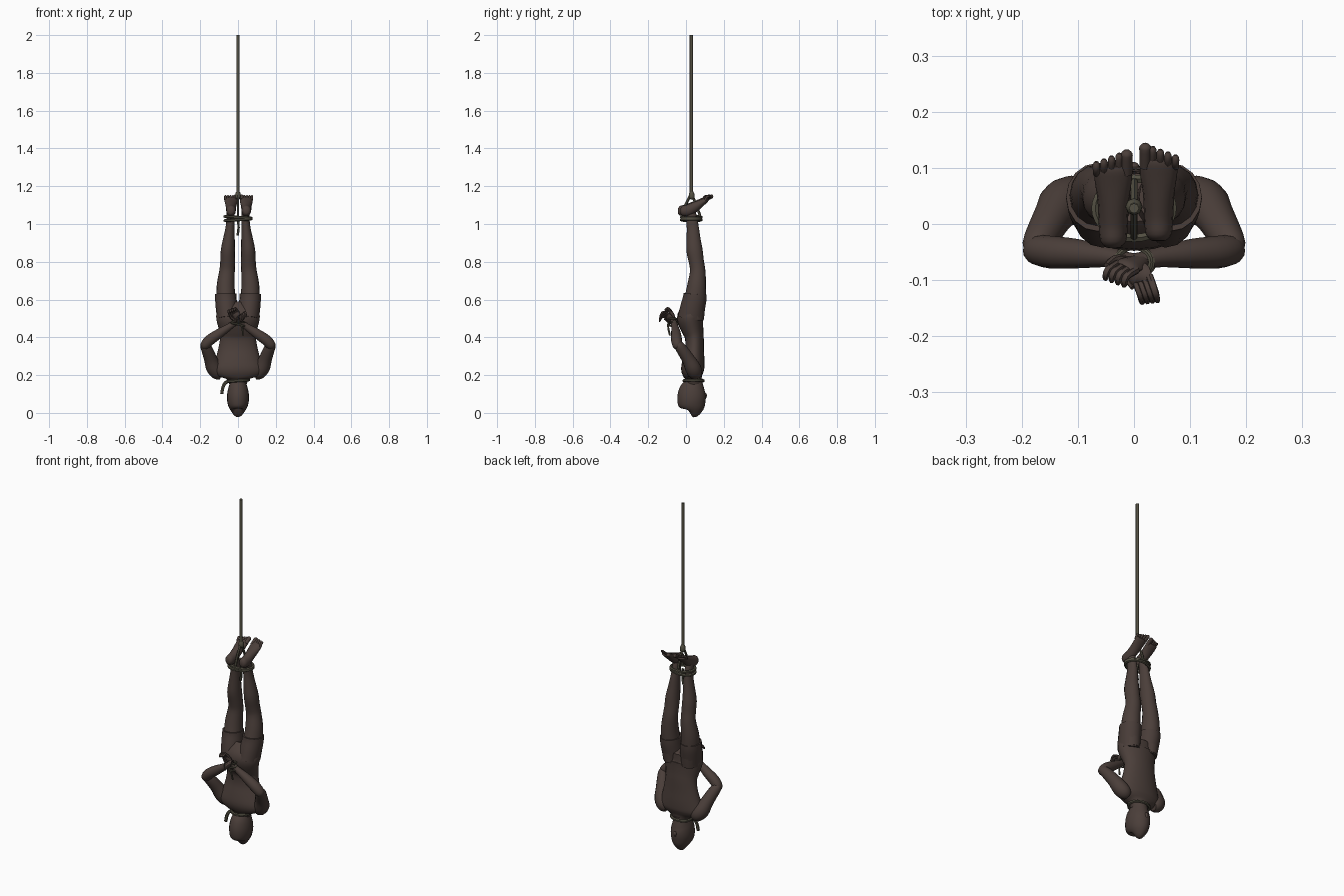
import bpy, bmesh, math
from mathutils import Vector

X, Y, Z = Vector((1, 0, 0)), Vector((0, 1, 0)), Vector((0, 0, 1))


def material(name, rgb):
    m = bpy.data.materials.new(name)
    m.diffuse_color = (*rgb, 1)
    return m


BODY = material("dark brown", (0.070, 0.049, 0.042))
CLOTH = material("dark cloth brown", (0.066, 0.046, 0.040))
ROPE = material("olive rope", (0.085, 0.078, 0.054))


def refine(pts, steps, closed):
    """Catmull-Rom interpolation through (x, y, z, ra, rb) points."""
    v = [Vector(p) for p in pts]
    k, out = len(v), []
    for i in range(k if closed else k - 1):
        if closed:
            a, b, c, d = (v[(i + j) % k] for j in (-1, 0, 1, 2))
        else:
            a, b, c, d = v[max(i - 1, 0)], v[i], v[i + 1], v[min(i + 2, k - 1)]
        for s in range(steps):
            t = s / steps
            out.append(0.5 * (2 * b + (c - a) * t + (2 * a - 5 * b + 4 * c - d) * t * t
                              + (3 * b - a - 3 * c + d) * t ** 3))
    if not closed:
        out.append(v[-1])
    return out


def tube(name, pts, mat, ref=X, n=14, closed=False, steps=3):
    """Loft elliptical sections along a path; ra lies along ref."""
    pts = refine([(*p, p[3]) if len(p) == 4 else p for p in pts], steps, closed)
    pos = [Vector(p[:3]) for p in pts]
    k = len(pos)
    bm = bmesh.new()
    rings = []
    for i, p in enumerate(pts):
        if closed:
            t = (pos[(i + 1) % k] - pos[i - 1]).normalized()
        else:
            t = (pos[min(i + 1, k - 1)] - pos[max(i - 1, 0)]).normalized()
        a = (ref - t * ref.dot(t)).normalized()
        b = t.cross(a)
        rings.append([bm.verts.new(pos[i] + a * p[3] * math.cos(q) + b * p[4] * math.sin(q))
                      for q in (2 * math.pi * j / n for j in range(n))])
    for i in range(k if closed else k - 1):
        r, s = rings[i], rings[(i + 1) % k]
        for j in range(n):
            bm.faces.new((r[j], r[(j + 1) % n], s[(j + 1) % n], s[j]))
    if not closed:
        bm.faces.new(rings[0])
        bm.faces.new(rings[-1])
    bmesh.ops.recalc_face_normals(bm, faces=bm.faces)
    me = bpy.data.meshes.new(name)
    bm.to_mesh(me)
    bm.free()
    me.materials.append(mat)
    ob = bpy.data.objects.new(name, me)
    bpy.context.collection.objects.link(ob)
    bpy.ops.object.select_all(action='DESELECT')
    ob.select_set(True)
    bpy.context.view_layer.objects.active = ob
    bpy.ops.object.shade_smooth_by_angle(angle=math.radians(50))
    return ob


def loop(name, c, rx, ry, r, tilt=0.0, u=X, w=Y):
    """Closed rope loop spanned by axes u and w; tilt adds slope."""
    nrm = u.cross(w)
    pts = []
    for j in range(16):
        q = 2 * math.pi * j / 16
        p = Vector(c) + u * rx * math.cos(q) + w * ry * math.sin(q) + nrm * tilt * math.cos(q)
        pts.append((*p, r))
    tube(name, pts, ROPE, ref=nrm, n=6, closed=True, steps=2)


def rope(name, pts, r=0.008):
    tube(name, [(*p, r) for p in pts], ROPE, ref=Vector((0.9, 0.4, 0.1)), n=6)


# Torso, hanging head down with its back to the front
tube("torso", [(0, .045, .57, .07, .045), (0, .03, .535, .108, .06), (0, .022, .50, .115, .07),
               (0, .035, .44, .101, .058), (0, .044, .40, .095, .05), (0, .045, .34, .104, .05),
               (0, .04, .28, .12, .058), (0, .035, .23, .136, .061), (0, .037, .20, .118, .052),
               (0, .04, .18, .062, .043), (0, .04, .15, .045, .042)], BODY, n=20)
# Hooded head and a slight nose bump
tube("head", [(0, .02, .001, .016, .025), (0, .027, .008, .034, .048), (0, .03, .03, .049, .067),
              (0, .029, .06, .057, .074), (0, .03, .09, .058, .075), (0, .033, .12, .054, .069),
              (0, .038, .145, .047, .058), (0, .042, .167, .041, .046), (0, .042, .18, .045, .045)],
     BODY, n=20)
tube("nose", [(0, .095, .065, .004), (0, .1, .085, .009), (0, .1, .097, .01), (0, .092, .104, .005)], BODY, n=8)

for s, side in ((-1, "left"), (1, "right")):
    # Leg, slightly bent at the knee
    tube(side + "_leg", [(s * x, y, z, a, b) for x, y, z, a, b in (
        (.058, .035, .50, .05, .06), (.062, .042, .57, .053, .06), (.065, .05, .62, .05, .055),
        (.065, .057, .68, .047, .049), (.058, .062, .75, .041, .041), (.055, .055, .80, .039, .04),
        (.054, .045, .86, .037, .043), (.048, .04, .92, .031, .037), (.042, .036, .98, .024, .032),
        (.04, .03, 1.03, .021, .029), (.04, .02, 1.08, .02, .026))], BODY, n=16)
    # Short trouser leg with a hem
    tube(side + "_trouser_leg", [(s * x, y, z, a, b) for x, y, z, a, b in (
        (.056, .025, .50, .055, .068), (.06, .034, .55, .057, .066), (.064, .045, .60, .057, .063),
        (.065, .048, .63, .056, .061))], CLOTH, n=16)
    # Foot with the sole turned up
    fx, dy = (-.037, -.008) if s < 0 else (.044, .004)
    tube(side + "_foot", [(fx, y + dy, z, a, b) for y, z, a, b in (
        (-.034, 1.07, .012, .014), (-.022, 1.07, .023, .027), (.01, 1.073, .026, .031),
        (.05, 1.094, .028, .026), (.085, 1.116, .033, .018), (.106, 1.13, .033, .013),
        (.114, 1.135, .028, .009))], BODY)
    for i in range(5):
        tx = fx + s * (-.024 + .0135 * i)
        r = .0105 if i == 0 else .0065
        ty = .137 - .005 * i + dy
        tube(f"{side}_toe_{i + 1}", [(tx, .098 + dy, 1.127, r), (tx, ty - .012, 1.143, r),
                                    (tx, ty - .003, 1.147, r), (tx, ty + .002, 1.149, r * .5)],
             BODY, n=8, steps=2)
    # Arm folded behind the back
    tube(side + "_upper_arm", [(s * x, y, z, r) for x, y, z, r in (
        (.085, .05, .20, .025), (.105, .048, .212, .039), (.128, .036, .24, .042),
        (.145, .012, .285, .035), (.162, -.018, .33, .031), (.174, -.038, .357, .026),
        (.18, -.048, .372, .015))], BODY, ref=Y)
    tube(side + "_forearm", [(s * x, y, z, r) for x, y, z, r in (
        (.187, -.04, .345, .012), (.177, -.045, .356, .025), (.15, -.05, .385, .029),
        (.10, -.053, .42, .026), (.05, -.058, .453, .019), (.02, -.064, .474, .016),
        (-.003, -.068, .49, .015))], BODY, ref=Y)

# Hands: palm direction and finger spread for each
hands = {"right_hand": ((.015, -.066, .476), (-.012, -.076, .525), (-.03, -.088, .548),
                        (-.034, -.102, .54), (.011, -.004, .004)),
         "left_hand": ((-.012, -.072, .478), (.014, -.094, .51), (.024, -.122, .522),
                       (.028, -.137, .502), (.009, .001, .008))}
for name, (wrist, palm, knuckle, tip, spread) in hands.items():
    w, p, k, t, d = map(Vector, (wrist, palm, knuckle, tip, spread))
    tube(name, [(*w, .015, .014), (*w.lerp(p, .5), .021, .013), (*p, .023, .012),
                (*p.lerp(k, .3), .018, .008)], BODY, ref=d.normalized(), n=10)
    for i in range(4):
        o = d * (i - 1.5)
        tube(f"{name}_finger_{i + 1}", [(*(p + o), .007), (*(k + o), .0065),
                                       (*(t + o), .0055), (*(t + o - Z * .008), .003)],
             BODY, ref=d.normalized(), n=7)
    e = w.lerp(p, .4) - d * 1.6
    tube(name + "_thumb", [(*e, .008), (*(e - d + (p - w) * .4), .008),
                           (*(e - d * .8 + (k - w) * .6), .005)], BODY, ref=Y, n=7)

# Wrist binding
for i in range(3):
    loop(f"wrist_rope_{i + 1}", (0, -.068, .468 + .012 * i), .036 - .003 * i, .026, .005, .008 * (i - 1))
rope("wrist_rope_tail", [(.008, -.094, .475), (.022, -.094, .45), (.026, -.085, .41)], .005)

# Neck rope with its knot and loose end
loop("neck_rope", (0, .04, .17), .056, .052, .008, .004)
rope("neck_rope_tail", [(-.05, .03, .168), (-.068, .018, .158), (-.08, .012, .135), (-.086, .01, .10)], .009)

# Ankle binding, sling between the feet, and hanging rope
for i in range(2):
    loop(f"ankle_rope_{i + 1}", (0, .028, 1.022 + .014 * i), .069, .053, .008, .004 - .008 * i)
rope("sling_back", [(0, -.024, 1.03), (0, -.012, 1.08), (0, .025, 1.155)], .007)
rope("sling_front", [(0, .08, 1.025), (0, .062, 1.08), (0, .032, 1.155)], .007)
rope("ankle_rope_tail", [(0, .03, 1.03), (.003, .026, .98), (-.002, .028, .94)], .007)
tube("hanging_knot", [(0, .03, 1.13, .007), (0, .031, 1.14, .015), (0, .03, 1.16, .014), (0, .03, 1.172, .008)],
     ROPE, n=8)
tube("hanging_rope", [(0, .028, 1.15, .009), (0, .028, 1.5, .009), (0, .028, 2.0, .009)], ROPE, n=8, steps=2)
